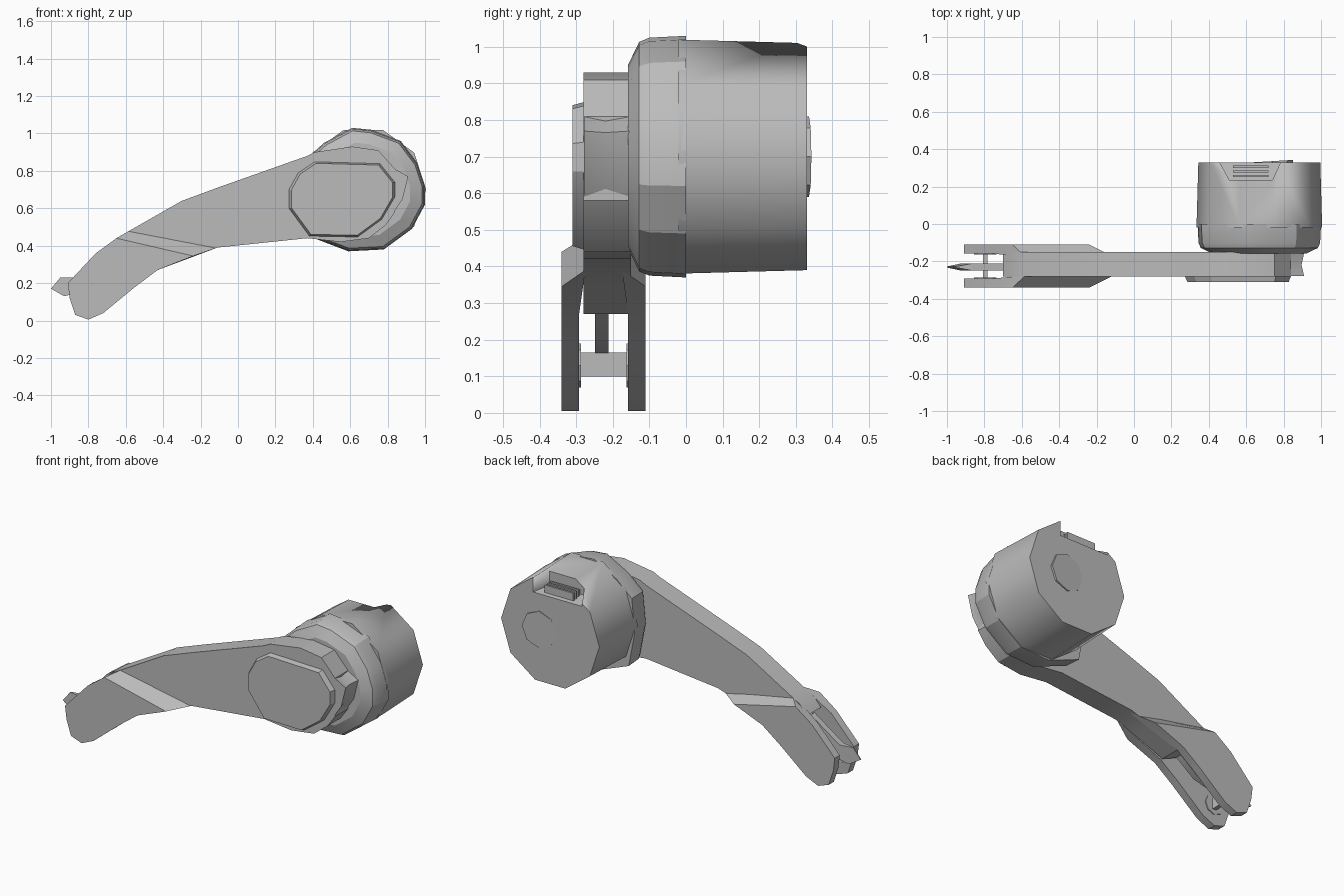
import bpy, bmesh, math
from mathutils import Vector

cube = bpy.data.objects.get("Cube")
if cube:
    bpy.data.objects.remove(cube, do_unlink=True)

grey = bpy.data.materials.new("metal_grey")
grey.use_nodes = True
colour = (0.5, 0.5, 0.5, 1)
grey.diffuse_color = colour
grey.node_tree.nodes["Principled BSDF"].inputs["Base Color"].default_value = colour


def loft(name, rings, smooth=25):
    """Skin matching rings of points and cap both ends."""
    bm = bmesh.new()
    rows = [[bm.verts.new(p) for p in ring] for ring in rings]
    for a, b in zip(rows, rows[1:]):
        for i in range(len(a)):
            j = (i + 1) % len(a)
            bm.faces.new((a[i], a[j], b[j], b[i]))
    bm.faces.new(rows[0])
    bm.faces.new(rows[-1])
    bmesh.ops.recalc_face_normals(bm, faces=bm.faces)
    mesh = bpy.data.meshes.new(name)
    bm.to_mesh(mesh)
    bm.free()
    ob = bpy.data.objects.new(name, mesh)
    bpy.context.collection.objects.link(ob)
    mesh.materials.append(grey)
    bpy.ops.object.select_all(action='DESELECT')
    ob.select_set(True)
    bpy.context.view_layer.objects.active = ob
    bpy.ops.object.shade_smooth_by_angle(angle=math.radians(smooth))
    return ob


def ring(outline, y, scale=1, centre=(0, 0)):
    """Place an x, z outline at depth y, scaled about a centre."""
    cx, cz = centre
    return [(cx + (x - cx) * scale, y, cz + (z - cz) * scale) for x, z in outline]


def circle(cx, cz, r, n, turn=0):
    steps = [math.tau * i / n + turn for i in range(n)]
    return [(cx + r * math.cos(a), cz + r * math.sin(a)) for a in steps]


def box(name, x, y, z):
    """Box from x, y and z ranges."""
    o = [(x[0], z[0]), (x[1], z[0]), (x[1], z[1]), (x[0], z[1])]
    return loft(name, [ring(o, y[0]), ring(o, y[1])])


HUB = (0.67, 0.70)

# Motor housing with a pocket cut in its upper rear edge
motor = loft("motor_housing", [ring(circle(*HUB, 0.336, 10), -0.02),
                               ring(circle(*HUB, 0.326, 10), 0.33)], 40)
pocket = loft("pocket_cutter", [
    [(0.51, 0.235, 0.93), (0.74, 0.235, 0.93), (0.74, 0.235, 1.08), (0.51, 0.235, 1.08)],
    [(0.45, 0.345, 0.91), (0.79, 0.345, 0.91), (0.79, 0.345, 1.08), (0.45, 0.345, 1.08)]])
pocket.hide_render = True
pocket.hide_viewport = True
pocket.display_type = 'WIRE'
cut = motor.modifiers.new("pocket", 'BOOLEAN')
cut.operation = 'DIFFERENCE'
cut.solver = 'EXACT'
cut.object = pocket

# Socket slats in the pocket, and the slightly tilted rear disc
for i in range(3):
    y = 0.25 + 0.025 * i
    box(f"socket_slat_{i + 1}", (0.53, 0.72), (y, y + 0.012), (0.92, 0.965))
disc = circle(0.74, 0.70, 0.11, 8)
loft("rear_disc", [ring(disc, 0.31),
                   [(x, 0.336 + 0.06 * (x - 0.74), z) for x, z in disc]])

# Flange between motor and arm
flange = [(0.36, 0.86), (0.46, 0.95), (0.61, 1.03), (0.71, 1.02), (0.87, 0.96),
          (0.96, 0.84), (1.0, 0.72), (1.0, 0.62), (0.93, 0.49), (0.78, 0.38),
          (0.59, 0.37), (0.38, 0.45), (0.34, 0.66)]
loft("flange", [ring(flange, 0), ring(flange, -0.1, 0.985, HUB),
                ring(flange, -0.128, 0.95, HUB), ring(flange, -0.158, 0.76, HUB)], 20)

# Curved beam with its rounded elbow, ending at the fork slot
top_edge = [(-0.70, 0.385), (-0.65, 0.44), (-0.58, 0.48), (-0.30, 0.64), (-0.11, 0.71),
            (0.37, 0.88), (0.41, 0.90), (0.61, 0.93), (0.75, 0.91), (0.84, 0.81)]
low_edge = [(0.84, 0.58), (0.79, 0.51), (0.70, 0.44), (0.55, 0.42), (0.37, 0.44),
            (-0.11, 0.39), (-0.24, 0.345), (-0.43, 0.27)]
beam = top_edge + low_edge
loft("arm_beam", [ring(beam, -0.28), ring(beam, -0.15)])

# Pinched elbow tip
tip = [(0.75, 0.86), (0.91, 0.77), (0.88, 0.65), (0.80, 0.53), (0.70, 0.48)]
loft("elbow_tip", [ring(tip, -0.279), ring(tip, -0.22, 0.94, HUB), ring(tip, -0.13, 1.02, HUB)])

# Raised elbow cap
cap = [(0.27, 0.60), (0.27, 0.70), (0.32, 0.79), (0.41, 0.85), (0.76, 0.84), (0.84, 0.74),
       (0.84, 0.66), (0.77, 0.54), (0.64, 0.445), (0.38, 0.45)]
loft("elbow_cap", [ring(cap, -0.275), ring(cap, -0.31, 0.95, (0.58, 0.66))])

# Fork cheeks, mirrored about the middle of the beam
tail = [(-0.43, 0.27), (-0.55, 0.18), (-0.72, 0.04), (-0.80, 0.005), (-0.87, 0.03),
        (-0.90, 0.12), (-0.91, 0.20), (-0.76, 0.36)]
outer = [(-0.65, 0.44), (-0.24, 0.345)] + tail
inner = [(-0.58, 0.48), (-0.11, 0.39)] + tail
MID = -0.225
for side, sign in (("front", -1), ("back", 1)):
    inside = [(x, MID + sign * (0.05 if i < 2 else 0.067), z)
              for i, (x, z) in enumerate(inner)]
    loft(f"{side}_fork_cheek", [ring(outer, MID + sign * 0.115), inside])
    # Washer on the axle
    y = MID + sign * 0.062
    loft(f"{side}_washer", [ring(circle(-0.795, 0.13, 0.06, 8), y),
                            ring(circle(-0.795, 0.13, 0.06, 8), y + sign * 0.008)])

# Axle bar and pointed finger inside the fork
box("axle", (-0.807, -0.783), (-0.30, -0.15), (0.10, 0.165))
finger = [(-1.0, 0.17), (-0.95, 0.23), (-0.87, 0.23), (-0.68, 0.36), (-0.50, 0.29),
          (-0.62, 0.20), (-0.80, 0.16), (-0.93, 0.13)]
loft("finger", [[(x, MID - 0.005 + s * (0.003 if x < -0.94 else 0.018), z)
                 for x, z in finger] for s in (-1, 1)])
